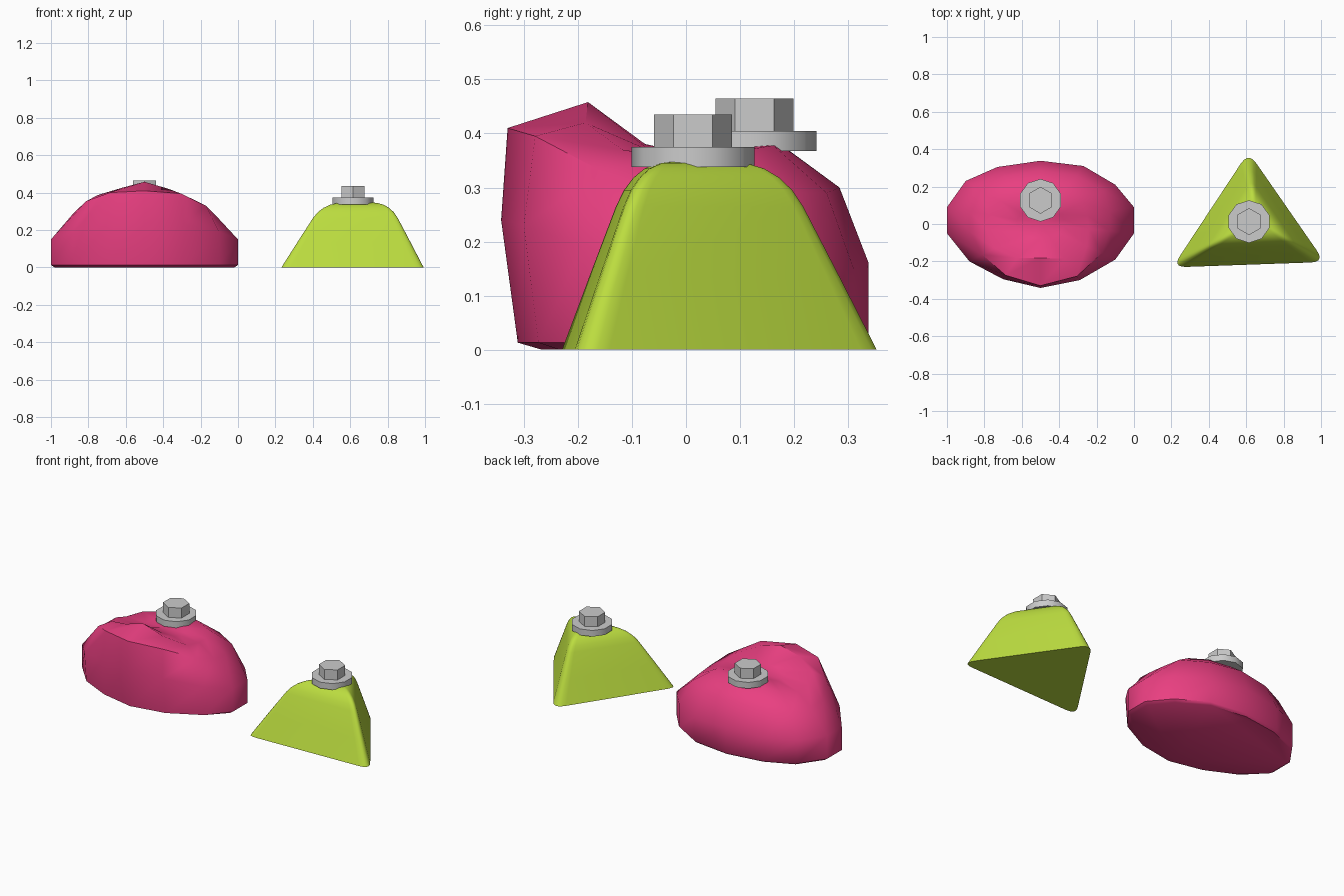
import bpy, bmesh
from math import sin, cos, pi, radians
from mathutils import Vector

if "Cube" in bpy.data.objects:
    bpy.data.objects.remove(bpy.data.objects["Cube"])


def loft(name, rings, angle, color=None, cap_point=None):
    """Skin a stack of equal-length rings, capped below and above."""
    bm = bmesh.new()
    loops = [[bm.verts.new(p) for p in r] for r in rings]
    n = len(loops[0])
    for a, b in zip(loops, loops[1:]):
        for i in range(n):
            j = (i + 1) % n
            bm.faces.new((a[i], a[j], b[j], b[i]))
    bm.faces.new(loops[0][::-1])
    if cap_point:
        c = bm.verts.new(cap_point)
        for i in range(n):
            bm.faces.new((loops[-1][i], loops[-1][(i + 1) % n], c))
    else:
        bm.faces.new(loops[-1])
    bmesh.ops.recalc_face_normals(bm, faces=bm.faces)
    me = bpy.data.meshes.new(name)
    bm.to_mesh(me)
    bm.free()
    ob = bpy.data.objects.new(name, me)
    bpy.context.collection.objects.link(ob)
    if color:
        mat = bpy.data.materials.new(name + "_color")
        mat.diffuse_color = color
        mat.use_nodes = True
        mat.node_tree.nodes["Principled BSDF"].inputs["Base Color"].default_value = mat.diffuse_color
        me.materials.append(mat)
    bpy.ops.object.select_all(action='DESELECT')
    ob.select_set(True)
    bpy.context.view_layer.objects.active = ob
    bpy.ops.object.shade_smooth_by_angle(angle=radians(angle))
    return ob


def prism(name, x, y, z0, z1, r, sides):
    # First corner points along +y
    def ring(z):
        return [(x - r * sin(2 * pi * i / sides), y + r * cos(2 * pi * i / sides), z)
                for i in range(sides)]
    loft(name, [ring(z0), ring(z1)], 40)


def bolt(name, x, y, z):
    prism(name + "_washer", x, y, z, z + 0.037, 0.114, 10)
    prism(name + "_bolt_head", x, y, z + 0.037, z + 0.097, 0.072, 6)


# Large pink hold: outline around its centre, counter-clockwise from the right
outline = [(.5, .09), (.4, .21), (.23, .31), (0, .338), (-.23, .305), (-.4, .23), (-.5, .09),
           (-.5, -.05), (-.38, -.2), (-.2, -.295), (0, -.342), (.21, -.30), (.4, -.19), (.5, -.05)]
# Per outline point: widest-ring height, then shoulder, crest and dip as (scale, height)
belt = [.15, .15, .15, .16, .15, .15, .15, .15, .19, .23, .24, .23, .19, .15]
shoulder = [(.74, .28), (.84, .29), (.84, .29), (.84, .30), (.84, .29), (.84, .28), (.76, .28),
            (.76, .29), (.82, .355), (.93, .40), (.965, .41), (.93, .395), (.82, .33), (.74, .29)]
crest = [(.5, .35), (.55, .37), (.52, .378), (.55, .372), (.52, .37), (.55, .355), (.55, .34),
         (.58, .36), (.65, .388), (.62, .425), (.53, .458), (.62, .42), (.62, .37), (.52, .355)]
dip = [(.25, .36), (.25, .372), (.25, .373), (.25, .372), (.25, .372), (.25, .37), (.25, .355),
       (.25, .355), (.25, .365), (.25, .38), (.22, .38), (.25, .375), (.25, .36), (.25, .355)]


def pink_ring(rows):
    return [(-.5 + x * s, y * s, z) for (x, y), (s, z) in zip(outline, rows)]


foot = [(-.5 + x * .96, y * (.78 if y < -.15 else .97), 0) for x, y in outline]
rim = [(-.5 + x, y * (.91 if y < -.15 else 1), .013) for x, y in outline]
loft("large_hold", [foot, rim, pink_ring([(1, z) for z in belt]), pink_ring(shoulder),
                    pink_ring(crest), pink_ring(dip)],
     45, (.82, .05, .22, 1), (-.5, .01, .362))
bolt("large_hold", -.5, .127, .368)

# Small green hold: triangle with rounded corners, shrinking towards the top
corners = [Vector((.612, .385)), Vector((.205, -.232)), Vector((1.02, -.203))]
base = []
for k in range(3):
    c = corners[k]
    a = c + (corners[k - 1] - c).normalized() * .075
    b = c + (corners[(k + 1) % 3] - c).normalized() * .075
    for i in range(6):
        t = i / 5
        base.append(a * (1 - t) ** 2 + c * 2 * t * (1 - t) + b * t * t)
centre = Vector((.65, .017))
levels = [(0, 1), (.135, .795), (.265, .595), (.295, .535), (.318, .465),
          (.335, .38), (.345, .28), (.349, .14)]
loft("small_hold", [[(*(centre + (p - centre) * s), z) for p in base] for z, s in levels],
     50, (.5, .72, .05, 1))
bolt("small_hold", .615, .013, .338)
